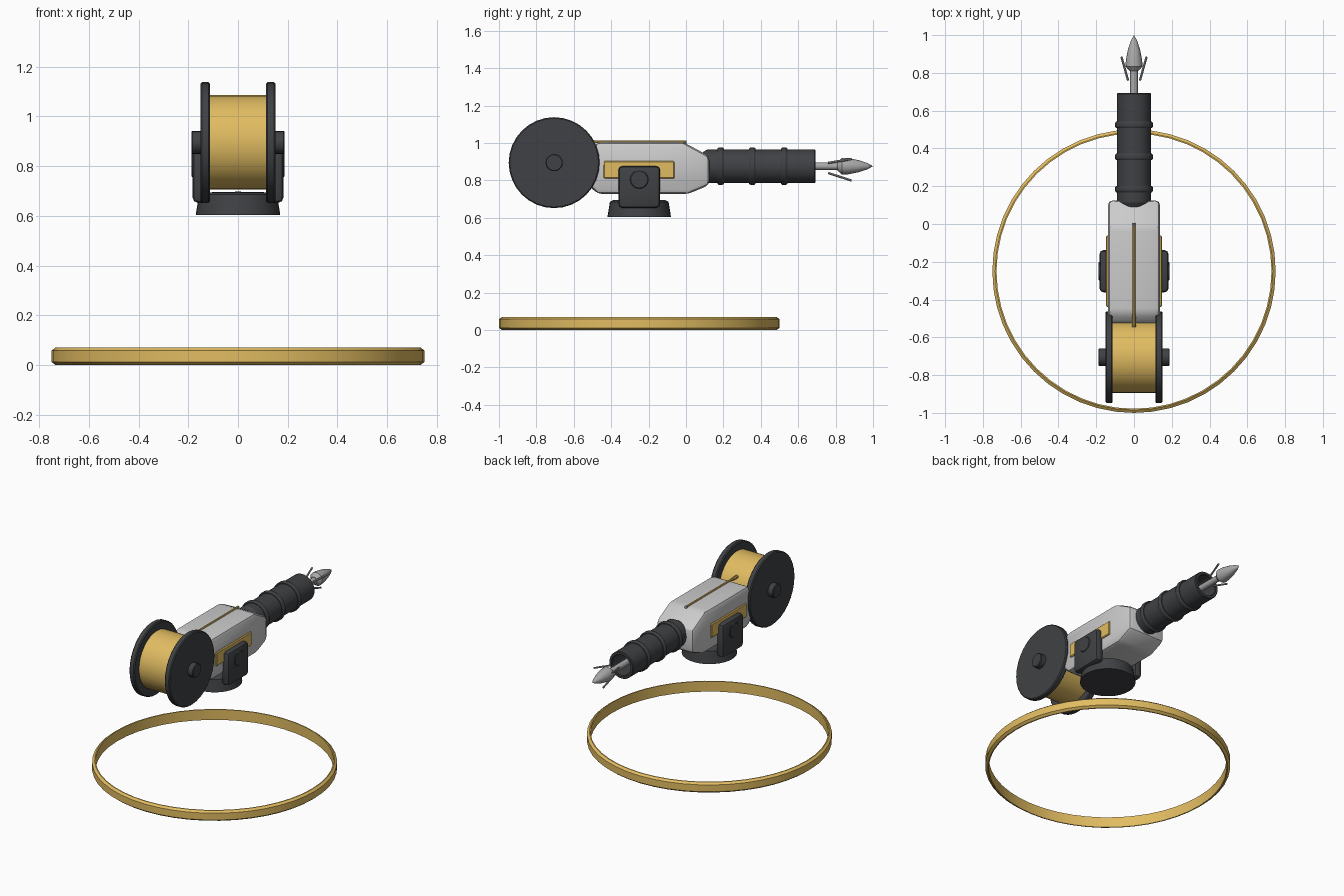
import bpy, bmesh
from math import pi, sin, cos, radians
from mathutils import Vector, Matrix

if "Cube" in bpy.data.objects:
    bpy.data.objects.remove(bpy.data.objects["Cube"])


def material(name, rgb):
    m = bpy.data.materials.new(name)
    m.diffuse_color = (*rgb, 1)
    m.use_nodes = True
    m.node_tree.nodes["Principled BSDF"].inputs["Base Color"].default_value = m.diffuse_color
    return m


GOLD = material("gold", (0.75, 0.50, 0.12))
DARK = material("dark", (0.05, 0.053, 0.058))
STEEL = material("steel", (0.40, 0.40, 0.40))
BODY = material("light_grey", (0.62, 0.62, 0.62))
ROT = {"z": Matrix.Identity(4),
       "x": Matrix.Rotation(pi / 2, 4, "Y"),
       "y": Matrix.Rotation(-pi / 2, 4, "X")}


def finish(name, bm, mat, smooth=True):
    bmesh.ops.remove_doubles(bm, verts=bm.verts, dist=1e-5)
    bmesh.ops.recalc_face_normals(bm, faces=bm.faces)
    me = bpy.data.meshes.new(name)
    bm.to_mesh(me)
    bm.free()
    ob = bpy.data.objects.new(name, me)
    bpy.context.collection.objects.link(ob)
    me.materials.append(mat)
    if smooth:
        bpy.ops.object.select_all(action="DESELECT")
        ob.select_set(True)
        bpy.context.view_layer.objects.active = ob
        bpy.ops.object.shade_smooth_by_angle(angle=radians(30))
    return ob


def lathe(name, profile, axis, loc, mat, sides=32, closed=False):
    """Revolve (radius, height) points about an axis through loc."""
    bm = bmesh.new()
    vs = [bm.verts.new((r, 0, h)) for r, h in profile]
    edges = [bm.edges.new(p) for p in zip(vs, vs[1:])]
    if closed:
        edges.append(bm.edges.new((vs[-1], vs[0])))
    bmesh.ops.spin(bm, geom=vs + edges, cent=(0, 0, 0), axis=(0, 0, 1),
                   angle=2 * pi, steps=sides, use_merge=True)
    bm.transform(Matrix.Translation(loc) @ ROT[axis])
    return finish(name, bm, mat)


def disc(r, h0, h1, b):
    """Profile of a solid cylinder with chamfered rims."""
    return [(0, h0), (r - b, h0), (r, h0 + b), (r, h1 - b), (r - b, h1), (0, h1)]


def box(name, lo, hi, mat, bevel=0.0, segments=1):
    lo, hi = Vector(lo), Vector(hi)
    bm = bmesh.new()
    bmesh.ops.create_cube(bm, size=1)
    bm.transform(Matrix.Translation((lo + hi) / 2) @ Matrix.Diagonal((*(hi - lo), 1)))
    if bevel:
        bmesh.ops.bevel(bm, geom=bm.edges[:], offset=bevel, segments=segments,
                        profile=0.5, affect="EDGES")
    return finish(name, bm, mat)


def rod(name, a, b, r, mat, sides=10):
    a, b = Vector(a), Vector(b)
    bm = bmesh.new()
    bmesh.ops.create_cone(bm, cap_ends=True, segments=sides, radius1=r, radius2=r,
                          depth=(b - a).length)
    q = (b - a).to_track_quat("Z", "Y").to_matrix().to_4x4()
    bm.transform(Matrix.Translation((a + b) / 2) @ q)
    return finish(name, bm, mat)


# ground ring
lathe("ground_ring", [(0.728, 0.0), (0.735, 0.0), (0.75, 0.012), (0.75, 0.058),
                      (0.735, 0.07), (0.728, 0.07)],
      "z", (0, -0.25, 0), GOLD, 48, closed=True)

# swivel base
lathe("swivel_base", [(0, 0.604), (0.17, 0.604), (0.157, 0.685), (0.14, 0.694), (0, 0.697)],
      "z", (0, -0.25, 0), DARK)

# main housing: side profile extruded across x, then chamfered
side = [(-0.47, 1.005), (-0.015, 1.005), (0.125, 0.93), (0.125, 0.775),
        (0.01, 0.727), (-0.47, 0.727), (-0.53, 0.78), (-0.53, 0.955)]
bm = bmesh.new()
face = bm.faces.new([bm.verts.new((-0.138, y, z)) for y, z in side])
ext = bmesh.ops.extrude_face_region(bm, geom=[face])
bmesh.ops.translate(bm, vec=(0.276, 0, 0),
                    verts=[v for v in ext["geom"] if isinstance(v, bmesh.types.BMVert)])
bmesh.ops.bevel(bm, geom=bm.edges[:], offset=0.025, segments=2, profile=0.5, affect="EDGES")
finish("housing", bm, BODY)

# side panels, mount brackets and spool flanges on both sides
for s, tag in ((-1, "left"), (1, "right")):
    x = sorted((s * 0.12, s * 0.147))
    box("panel_" + tag, (x[0], -0.44, 0.81), (x[1], -0.062, 0.903), GOLD, 0.005)
    x = sorted((s * 0.125, s * 0.183))
    box("bracket_" + tag, (x[0], -0.362, 0.652), (x[1], -0.138, 0.877), DARK, 0.022, 2)
    lathe("bracket_pivot_" + tag, disc(0.05, -0.02, 0.02, 0.005), "x",
          (s * 0.167, -0.25, 0.805), DARK, 24)
    lathe("spool_flange_" + tag, disc(0.243, -0.019, 0.019, 0.006), "x",
          (s * 0.132, -0.705, 0.895), DARK, 32)

# spool core and axle
lathe("spool_wire", disc(0.19, -0.118, 0.118, 0.002), "x", (0, -0.705, 0.895), GOLD, 32)
lathe("spool_axle", disc(0.046, -0.188, 0.188, 0.004), "x", (0, -0.705, 0.895), DARK, 20)

# wire running over the housing
rod("wire", (0, -0.54, 1.006), (0, -0.005, 1.006), 0.007, GOLD)
rod("wire_guide_rear", (0, -0.545, 1.004), (0, -0.49, 1.004), 0.011, GOLD)
rod("wire_guide_front", (0, -0.01, 1.005), (0, 0.004, 1.005), 0.009, STEEL)

# hollow barrel with bands
AX = (0, 0, 0.876)
lathe("barrel", [(0, 0.09), (0.075, 0.09), (0.09, 0.115), (0.09, 0.688), (0.086, 0.693),
                 (0.072, 0.693), (0.068, 0.688), (0.068, 0.45), (0, 0.45)],
      "y", AX, DARK, 32)
for i in range(3):
    y = 0.185 + 0.17 * i
    lathe("barrel_band_%d" % (i + 1),
          [(0.085, y - 0.017), (0.095, y - 0.017), (0.101, y - 0.008), (0.101, y + 0.008),
           (0.095, y + 0.017), (0.085, y + 0.017)], "y", AX, DARK, 32, closed=True)

# harpoon shaft, head and three barbs
lathe("harpoon_shaft", disc(0.02, 0.44, 0.83, 0.002), "y", AX, STEEL, 16)
lathe("harpoon_head", [(0, 0.81), (0.024, 0.81), (0.045, 0.835), (0.043, 0.87),
                       (0.033, 0.92), (0.017, 0.97), (0, 1.0)], "y", AX, STEEL, 16)
for i, a in enumerate((30, 150, 270)):
    d = Vector((cos(radians(a)), 0, sin(radians(a))))
    rod("harpoon_barb_%d" % (i + 1), Vector((0, 0.76, AX[2])) + d * 0.036,
        Vector((0, 0.885, AX[2])) + d * 0.077, 0.006, STEEL, 8)
